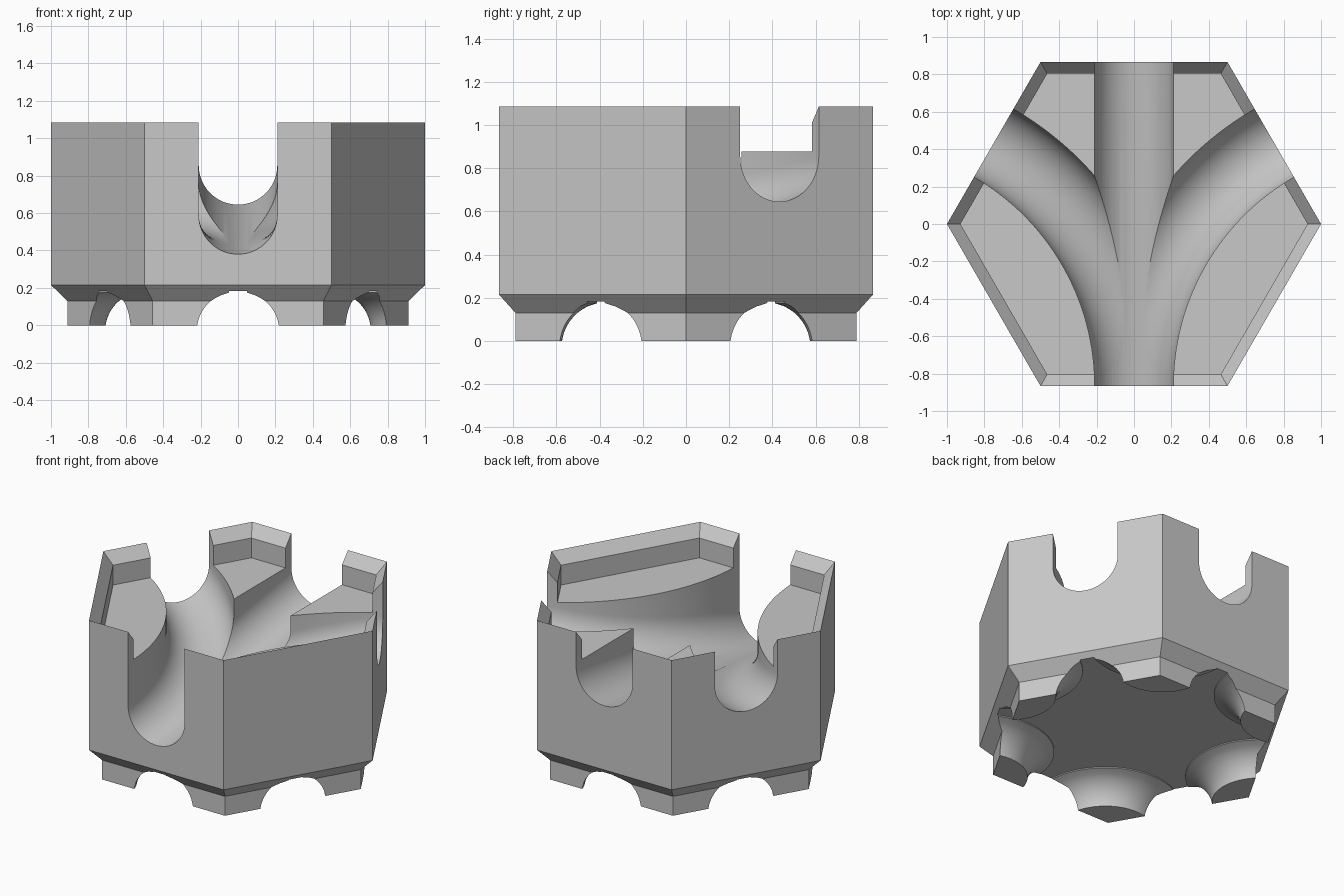
import bpy, bmesh, math
from mathutils import Vector

old = bpy.data.objects.get("Cube")
if old:
    bpy.data.objects.remove(old, do_unlink=True)

APOTHEM = math.sqrt(3) / 2
GROOVE = 0.21            # marble channel radius
HIGH, LOW = 0.645, 0.38  # channel floor heights at entry and exit

grey = bpy.data.materials.new("plain_grey")
grey.use_nodes = True
grey.diffuse_color = (0.58, 0.58, 0.58, 1)
grey.node_tree.nodes["Principled BSDF"].inputs["Base Color"].default_value = (0.58, 0.58, 0.58, 1)


def loft(bm, rings):
    """Closed solid through a list of equal-sized point rings."""
    loops = [[bm.verts.new(p) for p in ring] for ring in rings]
    n = len(loops[0])
    for a, b in zip(loops, loops[1:]):
        for i in range(n):
            j = (i + 1) % n
            bm.faces.new((a[i], a[j], b[j], b[i]))
    bm.faces.new(loops[0][::-1])
    bm.faces.new(loops[-1])


def circle(radius, z, sides, cx=0.0, cy=0.0):
    step = math.tau / sides
    return [Vector((cx + radius * math.cos(i * step), cy + radius * math.sin(i * step), z))
            for i in range(sides)]


def make(name, solids):
    bm = bmesh.new()
    for rings in solids:
        loft(bm, rings)
    bmesh.ops.recalc_face_normals(bm, faces=bm.faces)
    mesh = bpy.data.meshes.new(name)
    bm.to_mesh(mesh)
    bm.free()
    mesh.materials.append(grey)
    obj = bpy.data.objects.new(name, mesh)
    bpy.context.collection.objects.link(obj)
    return obj


def subtract(target, cutter):
    cutter.hide_render = True
    mod = target.modifiers.new("cut", 'BOOLEAN')
    mod.operation, mod.solver, mod.object = 'DIFFERENCE', 'EXACT', cutter
    bpy.context.view_layer.objects.active = target
    bpy.ops.object.modifier_apply(modifier=mod.name)
    bpy.data.objects.remove(cutter, do_unlink=True)


# Hexagonal body with stepped foot, bevelled rim and recessed top
outline = [(0.912, 0), (0.912, 0.13), (1, 0.215), (1, 1.085), (0.928, 1.01), (0.928, 0.877)]
body = make("track_tile", [[circle(r, z, 6) for r, z in outline]])

# Hollow underside, leaving a flared foot at each corner
hollow = make("underside_cutter", [[circle(1.3, z, 6) for z in (-0.05, 0.182)]])
heights = [0.175 * i / 12 for i in range(13)]
profile = [(0.5 - math.sqrt(GROOVE ** 2 - (z + 0.03) ** 2), z) for z in heights]
profile = [(profile[0][0], -0.1)] + profile + [(profile[-1][0], 0.25)]
corners = circle(1, 0, 6)
feet = make("foot_shapes", [[circle(r, z, 72, c.x, c.y) for r, z in profile] for c in corners])
subtract(hollow, feet)
subtract(body, hollow)


def straight(t):
    return Vector((0, APOTHEM * (1 - 2 * t), 0)), Vector((1, 0, 0))


def curved(side):
    def path(t):
        a = math.radians(60 * (1 - t))
        out = Vector((-side * math.cos(a), math.sin(a), 0))
        return Vector((side * 1.5, -APOTHEM, 0)) + out * 1.5, out
    return path


def channel(name, path, steps):
    """Round-bottomed, open-topped channel sloping down along a path."""
    rings = []
    for i in range(steps + 1):
        t = -0.06 + 1.12 * i / steps
        centre, across = path(t)
        z = HIGH + (LOW - HIGH) * t + GROOVE
        ring = [centre + across * GROOVE + Vector((0, 0, 1.3))]
        for k in range(33):
            a = math.pi * k / 32
            ring.append(centre + across * GROOVE * math.cos(a)
                        + Vector((0, 0, z - GROOVE * math.sin(a))))
        ring.append(centre - across * GROOVE + Vector((0, 0, 1.3)))
        rings.append(ring)
    return make(name, [rings])


# Three channels merging into the front exit
subtract(body, channel("straight_channel", straight, 1))
for label, side in (("left", 1), ("right", -1)):
    subtract(body, channel(label + "_channel", curved(side), 48))

bpy.ops.object.select_all(action='DESELECT')
body.select_set(True)
bpy.context.view_layer.objects.active = body
bpy.ops.object.shade_smooth_by_angle(angle=math.radians(25))
